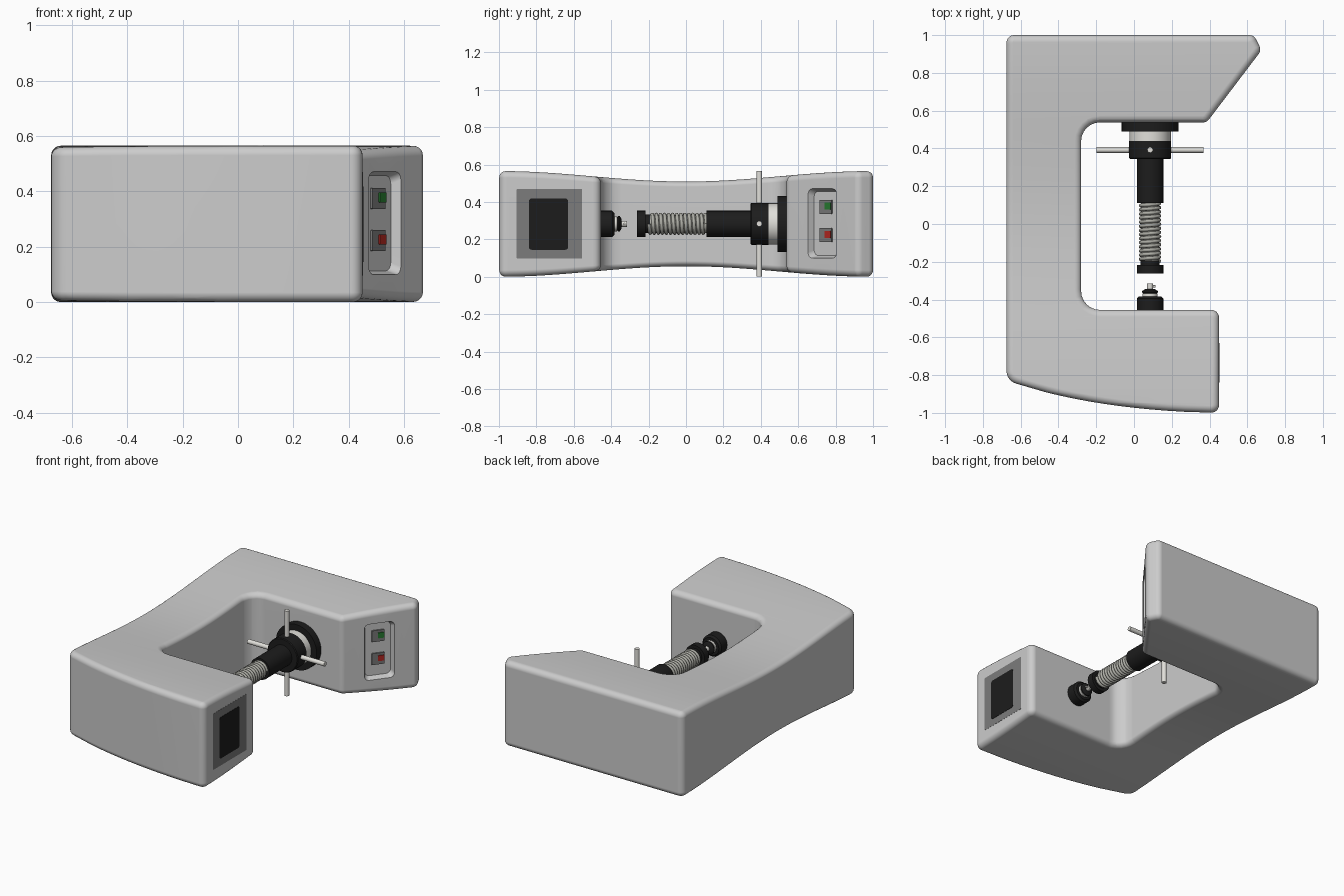
import bpy, bmesh, math
from mathutils import Vector, Matrix

if "Cube" in bpy.data.objects:
    bpy.data.objects.remove(bpy.data.objects["Cube"])

AX, AZ, MID = 0.085, 0.283, 0.2825      # screw axis position, body mid height


def material(name, *rgb):
    m = bpy.data.materials.new(name)
    m.diffuse_color = (*rgb, 1)
    m.use_nodes = True
    m.node_tree.nodes["Principled BSDF"].inputs["Base Color"].default_value = m.diffuse_color
    return m


BLACK = material("black", 0.012, 0.012, 0.012)
METAL = material("pale metal", 0.75, 0.74, 0.70)
STEEL = material("thread steel", 0.42, 0.42, 0.38)
PANEL = material("panel grey", 0.2, 0.2, 0.2)
GREEN = material("green", 0.02, 0.2, 0.03)
RED = material("red", 0.45, 0.02, 0.015)


def finish(bm, name, mat=None, angle=35):
    bmesh.ops.recalc_face_normals(bm, faces=bm.faces[:])
    me = bpy.data.meshes.new(name)
    bm.to_mesh(me)
    bm.free()
    ob = bpy.data.objects.new(name, me)
    bpy.context.collection.objects.link(ob)
    if mat:
        me.materials.append(mat)
    smooth(ob, angle)
    return ob


def smooth(ob, angle=35):
    bpy.ops.object.select_all(action='DESELECT')
    ob.select_set(True)
    bpy.context.view_layer.objects.active = ob
    bpy.ops.object.shade_smooth_by_angle(angle=math.radians(angle))


def fillet(corners, n=6):
    """Round each (x, y, radius) corner of a closed outline."""
    out = []
    for i, (x, y, r) in enumerate(corners):
        p = Vector((x, y, 0))
        if r == 0:
            out.append(p)
            continue
        a = Vector((*corners[i - 1][:2], 0)) - p
        b = Vector((*corners[(i + 1) % len(corners)][:2], 0)) - p
        a.normalize()
        b.normalize()
        half = a.angle(b) / 2
        c = p + (a + b).normalized() * r / math.sin(half)
        t = r / math.tan(half)
        va, vb = (p + a * t - c).normalized(), (p + b * t - c).normalized()
        out += [c + va.slerp(vb, k / n) * r for k in range(n + 1)]
    return out


def loft(bm, rings):
    """Join equal-sized vertex rings and cap both ends."""
    rows = [[bm.verts.new(p) for p in ring] for ring in rings]
    for a, b in zip(rows, rows[1:]):
        for i in range(len(a)):
            j = (i + 1) % len(a)
            bm.faces.new((a[i], a[j], b[j], b[i]))
    return bm.faces.new(rows[0][::-1]), bm.faces.new(rows[-1])


def plate(name, mat, centre, u, w, h, r, d0, d1, inset=0.0):
    """Rounded upright plate facing u x z, from depth d0 to d1."""
    u, v, c = Vector(u), Vector((0, 0, 1)), Vector(centre)
    n = u.cross(v)

    def ring(s, d):
        a, b = w / 2 - s, h / 2 - s
        pts = fillet([(-a, -b, r), (a, -b, r), (a, b, r), (-a, b, r)], 5)
        return [c + u * p.x + v * p.y + n * d for p in pts]
    bm = bmesh.new()
    loft(bm, [ring(inset, d0), ring(0, d1)])
    return finish(bm, name, mat)


def lathe(name, mat, profile, segs=48):
    """Turn (y, radius) points around the screw axis."""
    bm = bmesh.new()
    ang = [2 * math.pi * k / segs for k in range(segs)]
    loft(bm, [[(AX + r * math.cos(t), y, AZ + r * math.sin(t)) for t in ang] for y, r in profile])
    return finish(bm, name, mat)


def rod(name, mat, centre, axis, length, r):
    bm = bmesh.new()
    rot = Vector((0, 0, 1)).rotation_difference(Vector(axis)).to_matrix().to_4x4()
    bmesh.ops.create_cone(bm, cap_ends=True, segments=24, radius1=r, radius2=r, depth=length,
                          matrix=Matrix.Translation(centre) @ rot)
    return finish(bm, name, mat)


# C-shaped body outline with a bowed front edge
P, Q, R = Vector((-0.675, -0.83)), Vector((-0.2, -0.99)), Vector((0.45, -1.0))
bow = [P * (1 - t) ** 2 + Q * 2 * t * (1 - t) + R * t * t for t in [k / 14 for k in range(3, 13)]]
corners = [(P.x, P.y, 0.07)] + [(p.x, p.y, 0) for p in bow]
corners += [(0.45, -1.0, 0.04), (0.45, -0.455, 0.04), (-0.28, -0.455, 0.1), (-0.28, 0.538, 0.1),
            (0.385, 0.538, 0.04), (0.675, 0.92, 0.04), (0.635, 1.0, 0.04), (-0.675, 1.0, 0.04)]
outline = fillet(corners)
bm = bmesh.new()
caps = loft(bm, [outline, [p + Vector((0, 0, 2 * MID)) for p in outline]])
bmesh.ops.recalc_face_normals(bm, faces=bm.faces[:])
rim = list({e for f in caps for e in f.edges})
bmesh.ops.bevel(bm, geom=rim, offset=0.035, segments=5, profile=0.5, affect='EDGES')
# slice across y, then pinch the height towards the middle
for k in range(-19, 20):
    bmesh.ops.bisect_plane(bm, geom=bm.verts[:] + bm.edges[:] + bm.faces[:], dist=1e-5,
                           plane_co=(0, k / 20 + 0.003, 0), plane_no=(0, 1, 0))
for v in bm.verts:
    s = 1 - 0.056 * (1 + math.cos(math.pi * v.co.y)) / 2 / MID
    v.co.z = MID + (v.co.z - MID) * s
body = finish(bm, "clamp_body")

# recess in the slanted face
U = Vector((0.605, 0.797, 0)).normalized()
N = U.cross(Vector((0, 0, 1)))
C = Vector((0.385, 0.538, 0.285)) + U * 0.24
cutter = plate("recess_cutter", None, C, U, 0.2, 0.38, 0.03, -0.035, 0.01, 0.018)
cutter.hide_render = True
mod = body.modifiers.new("recess", 'BOOLEAN')
mod.object, mod.operation, mod.solver = cutter, 'DIFFERENCE', 'EXACT'
bpy.context.view_layer.objects.active = body
bpy.ops.object.modifier_apply(modifier="recess")
bpy.data.objects.remove(cutter)
smooth(body)
body.modifiers.new("weighted", 'WEIGHTED_NORMAL').keep_sharp = True

# two push buttons on their backing pads
for name, mat, z in (("green", GREEN, 0.378), ("red", RED, 0.226)):
    base = Vector((C.x, C.y, z))
    plate(name + "_button_pad", PANEL, base - Vector((0, 0, 0.004)), U, 0.08, 0.075, 0.003, -0.04, -0.026)
    plate(name + "_button", mat, base + U * 0.018, U, 0.04, 0.036, 0.003, -0.04, -0.02)

# display on the front arm
plate("display_frame", PANEL, (0.45, -0.73, 0.283), (0, 1, 0), 0.35, 0.373, 0.004, -0.01, 0.001)
plate("display_screen", BLACK, (0.45, -0.735, 0.281), (0, 1, 0), 0.21, 0.274, 0.015, -0.01, 0.003)

# upper spindle: flange, collar, hub, sleeve
lathe("flange", BLACK, [(0.55, 0.15), (0.49, 0.15)])
lathe("collar", METAL, [(0.495, 0.11), (0.437, 0.11)])
lathe("hub", BLACK, [(0.44, 0.112), (0.35, 0.112), (0.345, 0.107)])
lathe("sleeve", BLACK, [(0.35, 0.07), (0.11, 0.07)])

# crossed turning handles
rod("handle_across", METAL, (AX, 0.392, AZ), (1, 0, 0), 0.565, 0.015)
rod("handle_upright", METAL, (AX, 0.392, AZ), (0, 0, 1), 0.565, 0.015)

# threaded screw: core plus helical ridge
lathe("screw_core", STEEL, [(0.12, 0.048), (-0.22, 0.048)])
curve = bpy.data.curves.new("screw_thread", 'CURVE')
curve.dimensions, curve.bevel_depth, curve.bevel_resolution = '3D', 0.0095, 2
spl = curve.splines.new('POLY')
turns, steps = 14, 28
spl.points.add(turns * steps)
for k, pt in enumerate(spl.points):
    t = 2 * math.pi * k / steps
    pt.co = (AX + 0.05 * math.cos(t), 0.108 - 0.305 * k / (turns * steps), AZ + 0.05 * math.sin(t), 1)
curve.materials.append(STEEL)
bpy.context.collection.objects.link(bpy.data.objects.new("screw_thread", curve))

# pressing foot of the screw
lathe("screw_foot", BLACK, [(-0.193, 0.05), (-0.217, 0.05), (-0.217, 0.07), (-0.262, 0.07)])

# lower anvil with stepped tip
lathe("anvil", BLACK, [(-0.47, 0.07), (-0.395, 0.07), (-0.383, 0.058)])
lathe("anvil_ring", METAL, [(-0.39, 0.04), (-0.368, 0.04)])
lathe("anvil_cap", BLACK, [(-0.37, 0.034), (-0.362, 0.042), (-0.355, 0.042), (-0.344, 0.025)])
lathe("anvil_tip", METAL, [(-0.35, 0.016), (-0.315, 0.016)], 24)
rod("anvil_cross_pin", METAL, (AX + 0.008, -0.33, AZ), (1, 0, 0), 0.04, 0.006)
